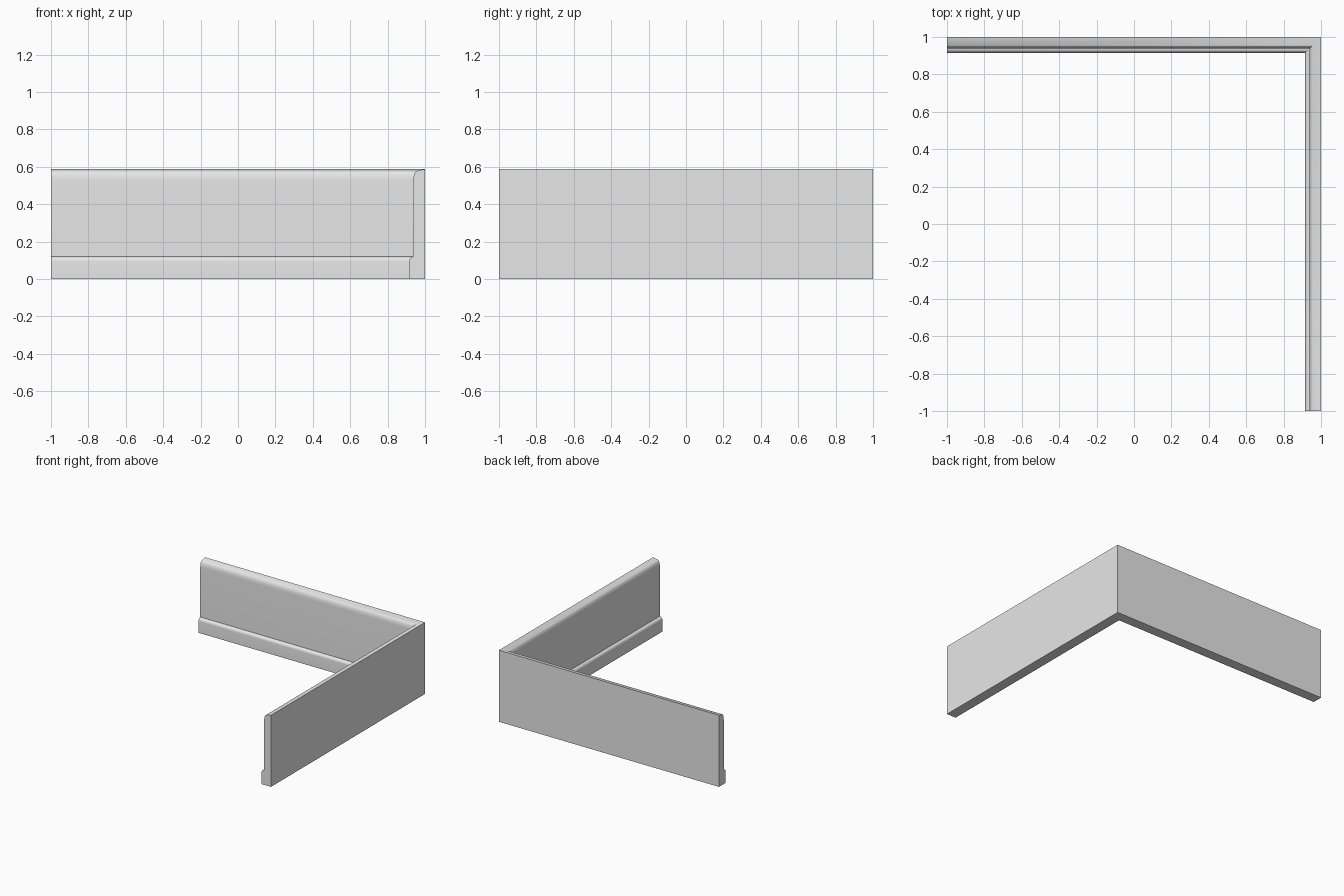
import bpy
import bmesh
from math import radians, sin, cos

cube = bpy.data.objects.get("Cube")
if cube:
    bpy.data.objects.remove(cube, do_unlink=True)

paint = bpy.data.materials.new("light_grey_paint")
paint.use_nodes = True
grey = (0.8, 0.8, 0.8, 1)
paint.diffuse_color = grey
paint.node_tree.nodes["Principled BSDF"].inputs["Base Color"].default_value = grey


def arc(d, z, rd, rz, start, end, steps):
    """Elliptical arc as (depth from wall, height) points."""
    angles = [radians(start + (end - start) * i / steps) for i in range(steps + 1)]
    return [(d + rd * cos(a), z + rz * sin(a)) for a in angles]


# Moulding section: flat back, thick toe with eased edge, rounded top lip
HEIGHT = 0.588
profile = [(0, 0), (0.085, 0)]
profile += arc(0.063, 0.095, 0.022, 0.025, 0, 75, 5)
profile += [(0.062, 0.121)]
profile += arc(0.040, 0.530, 0.022, 0.050, 0, 75, 6)
profile += [(0, HEIGHT)]

# Sweep the section along the two walls, mitred at the corner
bm = bmesh.new()
stations = [
    [bm.verts.new((-1, 1 - d, z)) for d, z in profile],
    [bm.verts.new((1 - d, 1 - d, z)) for d, z in profile],
    [bm.verts.new((1 - d, -1, z)) for d, z in profile],
]
count = len(profile)
for a, b in zip(stations, stations[1:]):
    for i in range(count):
        j = (i + 1) % count
        bm.faces.new((a[i], a[j], b[j], b[i]))
bm.faces.new(stations[0])
bm.faces.new(stations[-1])
bmesh.ops.recalc_face_normals(bm, faces=bm.faces)

mesh = bpy.data.meshes.new("corner_baseboard")
bm.to_mesh(mesh)
bm.free()
mesh.materials.append(paint)
board = bpy.data.objects.new("corner_baseboard", mesh)
bpy.context.collection.objects.link(board)

# Soft curves, crisp mitre and ends
bpy.ops.object.select_all(action="DESELECT")
board.select_set(True)
bpy.context.view_layer.objects.active = board
bpy.ops.object.shade_smooth_by_angle(angle=radians(35))
